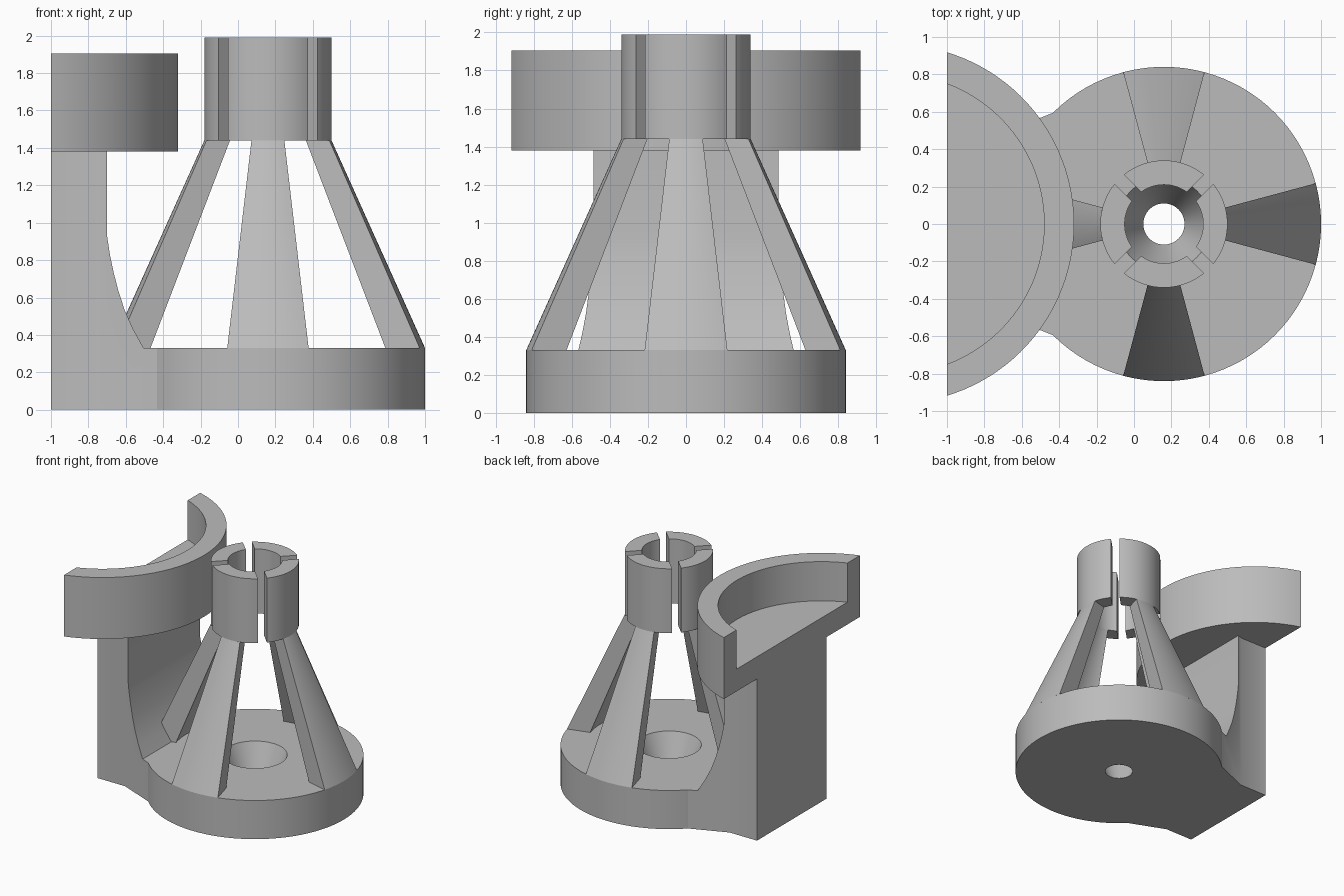
import bpy, bmesh
from math import radians, cos, sin, tau, acos, asin, degrees

cube = bpy.data.objects.get("Cube")
if cube:
    bpy.data.objects.remove(cube, do_unlink=True)

grey = bpy.data.materials.new("plain_grey")
grey.use_nodes = True
colour = (0.5, 0.5, 0.5, 1)
grey.diffuse_color = colour
grey.node_tree.nodes["Principled BSDF"].inputs["Base Color"].default_value = colour

AXIS = 0.16          # x of the tower's axis
DISH = -1.28         # x of the dish's centre
TOP_BASE, TOP_LEGS, TOP_COLLAR = 0.33, 1.44, 1.99
SHELF, FLOOR, RIM = 1.38, 1.57, 1.905


def finish(name, bm, x=0, turn=0):
    bmesh.ops.recalc_face_normals(bm, faces=bm.faces)
    mesh = bpy.data.meshes.new(name)
    bm.to_mesh(mesh)
    bm.free()
    obj = bpy.data.objects.new(name, mesh)
    bpy.context.collection.objects.link(obj)
    obj.location.x = x
    obj.rotation_euler.z = radians(turn)
    mesh.materials.append(grey)
    smooth(obj)
    return obj


def smooth(obj):
    bpy.ops.object.select_all(action='DESELECT')
    obj.select_set(True)
    bpy.context.view_layer.objects.active = obj
    bpy.ops.object.shade_smooth_by_angle(angle=radians(25))


def loft(name, rings, closed=False, **place):
    """Skin a list of equal point rings, capping the ends or closing the loop."""
    bm = bmesh.new()
    vs = [[bm.verts.new(p) for p in ring] for ring in rings]
    n = len(vs[0])
    pairs = list(zip(vs, vs[1:])) + ([(vs[-1], vs[0])] if closed else [])
    for a, b in pairs:
        for i in range(n):
            j = (i + 1) % n
            bm.faces.new((a[i], a[j], b[j], b[i]))
    if not closed:
        bm.faces.new(vs[0])
        bm.faces.new(vs[-1])
    return finish(name, bm, **place)


def arc_block(name, low, high, half_in, half_out, steps=16, **place):
    """Ring sector; low and high are (z, inner radius, outer radius)."""
    rings = []
    for i in range(steps + 1):
        t = 2 * i / steps - 1
        a, b = radians(half_in * t), radians(half_out * t)
        rings.append([(r * cos(g), r * sin(g), z)
                      for z, r, g in ((low[0], low[1], a), (low[0], low[2], b),
                                      (high[0], high[2], b), (high[0], high[1], a))])
    return loft(name, rings, **place)


# Round base with a tapered hole
profile = [(0.11, 0), (0.84, 0), (0.84, TOP_BASE), (0.25, TOP_BASE)]
loft("base", [[(r * cos(tau * i / 96), r * sin(tau * i / 96), z) for r, z in profile]
              for i in range(96)], closed=True, x=AXIS)

# Four slanted legs and four collar jaws separated by diagonal slots
gap = 0.035
for k, side in enumerate(("left", "back", "right", "front")):
    arc_block(side + "_leg", (TOP_BASE, 0.65, 0.84), (TOP_LEGS, 0.21, 0.34),
              15, 15, x=AXIS, turn=90 * k)
    arc_block(side + "_collar_jaw", (TOP_LEGS, 0.21, 0.34), (TOP_COLLAR, 0.21, 0.34),
              45 - degrees(asin(gap / 0.21)), 45 - degrees(asin(gap / 0.34)),
              steps=24, x=AXIS, turn=90 * k)

# Column: flared plan intersected with a curved side profile
half_plan = [(-1, 0.47), (-0.74, 0.47), (-0.42, 0.6)]
plan = half_plan + [(x, -y) for x, y in reversed(half_plan)]
column = loft("column", [[(x, y, z) for x, y in plan] for z in (0, SHELF)])
side = [(-1.1, -0.1), (-1.1, 1.5), (-0.7, 1.5), (-0.7, 0.93), (-0.685, 0.83),
        (-0.664, 0.73), (-0.638, 0.63), (-0.605, 0.53), (-0.56, 0.43),
        (-0.505, TOP_BASE), (-0.3, TOP_BASE), (-0.3, -0.1)]
cutter = loft("column_profile_cutter", [[(x, y, z) for x, z in side] for y in (-0.8, 0.8)])
cutter.hide_render = True
cut = column.modifiers.new("side_profile", 'BOOLEAN')
cut.operation, cut.solver, cut.object = 'INTERSECT', 'EXACT', cutter
bpy.context.view_layer.objects.active = column
bpy.ops.object.modifier_apply(modifier=cut.name)
bpy.data.objects.remove(cutter, do_unlink=True)
smooth(column)

# Half dish on the column: rim wall and recessed floor, cut flat at the side
reach = -1 - DISH
half_in, half_out = (degrees(acos(reach / r)) for r in (0.8, 0.96))
arc_block("dish_rim", (SHELF, 0.8, 0.96), (RIM, 0.8, 0.96),
          half_in, half_out, steps=48, x=DISH)
arc = [radians(half_in * (i / 24 - 1)) for i in range(49)]
loft("dish_floor", [[(0.8 * cos(a), 0.8 * sin(a), z) for a in arc]
                    for z in (SHELF, FLOOR)], x=DISH)
